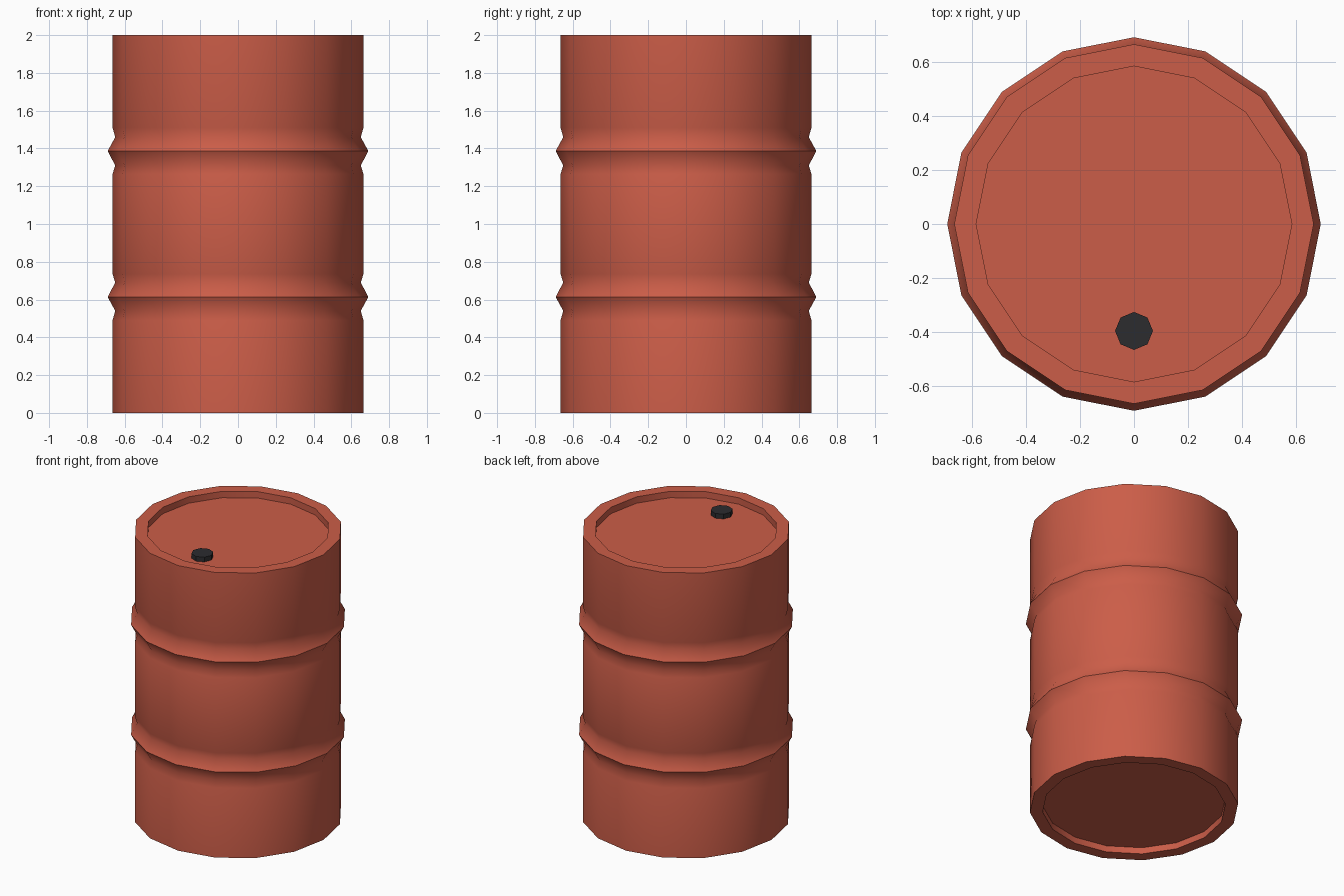
import bpy, bmesh
from math import cos, sin, pi, radians

if "Cube" in bpy.data.objects:
    bpy.data.objects.remove(bpy.data.objects["Cube"])


def material(name, rgb):
    m = bpy.data.materials.new(name)
    m.diffuse_color = (*rgb, 1)
    m.use_nodes = True
    m.node_tree.nodes["Principled BSDF"].inputs["Base Color"].default_value = m.diffuse_color
    return m


def lathe(name, profile, sides, mat, location=(0, 0, 0), smooth=None):
    """Turn a (radius, z) profile round z and close both ends with n-gons."""
    bm = bmesh.new()
    rings = [[bm.verts.new((r * cos(2 * pi * i / sides), r * sin(2 * pi * i / sides), z))
              for i in range(sides)] for r, z in profile]
    for a, b in zip(rings, rings[1:]):
        for i in range(sides):
            j = (i + 1) % sides
            bm.faces.new((a[i], a[j], b[j], b[i]))
    bm.faces.new(rings[0][::-1])
    bm.faces.new(rings[-1])
    bmesh.ops.recalc_face_normals(bm, faces=bm.faces)
    mesh = bpy.data.meshes.new(name)
    bm.to_mesh(mesh)
    bm.free()
    mesh.materials.append(mat)
    ob = bpy.data.objects.new(name, mesh)
    ob.location = location
    bpy.context.collection.objects.link(ob)
    if smooth:
        bpy.ops.object.select_all(action='DESELECT')
        ob.select_set(True)
        bpy.context.view_layer.objects.active = ob
        bpy.ops.object.shade_smooth_by_angle(angle=radians(smooth))
    return ob


red = material("red_paint", (0.60, 0.11, 0.065))
black = material("black_plastic", (0.025, 0.025, 0.028))

# Barrel: recessed ends and two pinched ribs; the top half mirrors the bottom
half = [(0.583, 0.045), (0.583, 0), (0.664, 0), (0.664, 0.49),
        (0.65, 0.54), (0.69, 0.614), (0.65, 0.69), (0.664, 0.735)]
profile = half + [(r, 2 - z) for r, z in reversed(half)]
lathe("barrel", profile, 16, red, smooth=50)

# Filler cap on the recessed lid
lathe("filler_cap", [(0.07, 0), (0.07, 0.035)], 8, black, location=(0, -0.395, 1.953))
